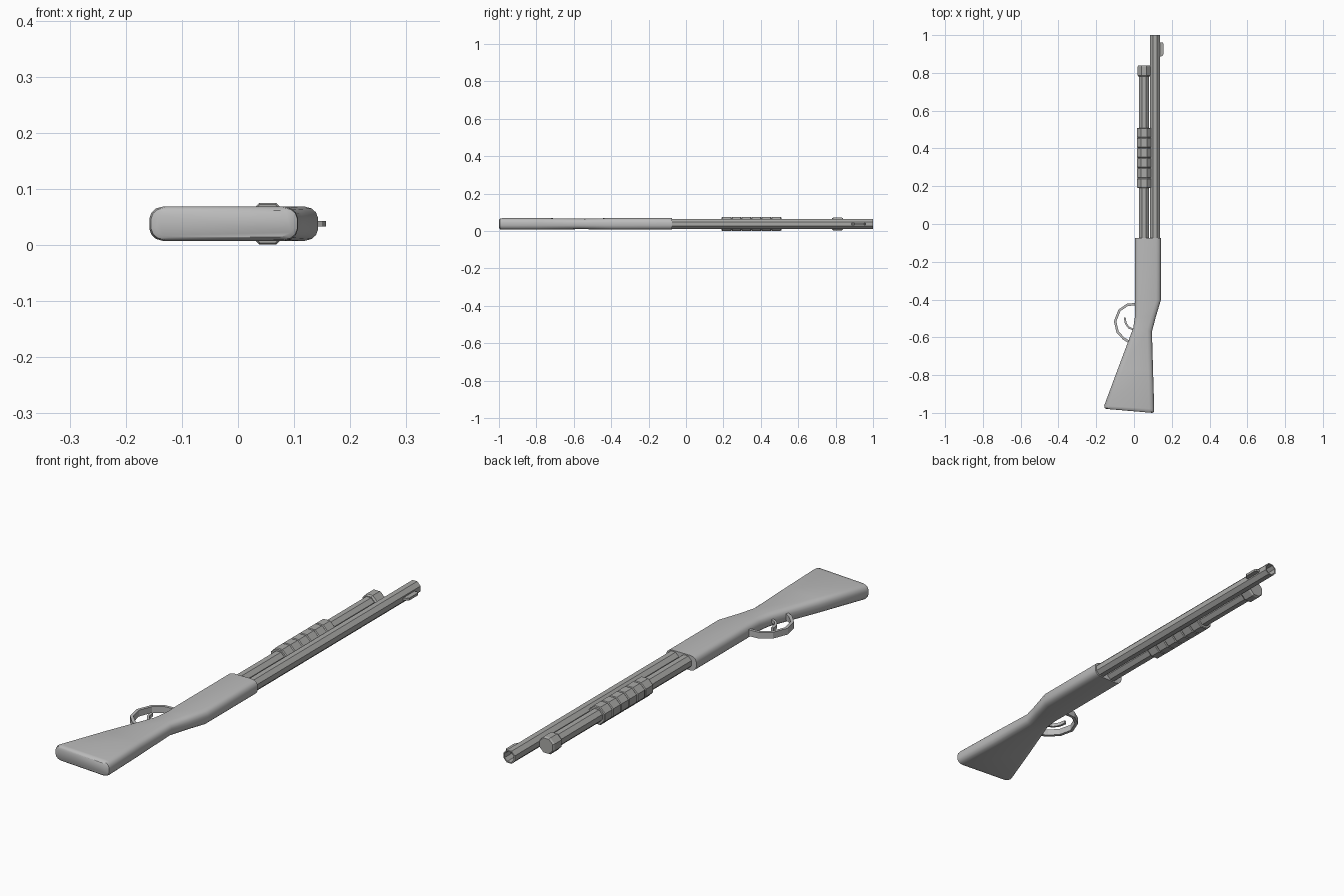
import bpy, bmesh, math
from mathutils import Vector

cube = bpy.data.objects.get("Cube")
if cube:
    bpy.data.objects.remove(cube, do_unlink=True)

ZC = 0.038           # height of the centre plane
TUBE_X, BARREL_X = 0.053, 0.111


def material(name, rgb):
    m = bpy.data.materials.new(name)
    m.use_nodes = True
    m.diffuse_color = (*rgb, 1)
    m.node_tree.nodes["Principled BSDF"].inputs["Base Color"].default_value = (*rgb, 1)
    return m


light_grey = material("light grey", (0.5, 0.5, 0.5))
mid_grey = material("mid grey", (0.4, 0.4, 0.39))


def loft(name, rings, mat, closed=False, caps=True):
    """Skin a list of equal rings of points."""
    bm = bmesh.new()
    vs = [[bm.verts.new(p) for p in r] for r in rings]
    pairs = list(zip(vs, vs[1:])) + ([(vs[-1], vs[0])] if closed else [])
    n = len(vs[0])
    for a, b in pairs:
        for i in range(n):
            j = (i + 1) % n
            bm.faces.new((a[i], a[j], b[j], b[i]))
    if caps and not closed:
        bm.faces.new(vs[0])
        bm.faces.new(vs[-1])
    bmesh.ops.recalc_face_normals(bm, faces=bm.faces)
    me = bpy.data.meshes.new(name)
    bm.to_mesh(me)
    bm.free()
    me.materials.append(mat)
    ob = bpy.data.objects.new(name, me)
    bpy.context.collection.objects.link(ob)
    return ob


def octagon(x, y, apothem):
    r = apothem / math.cos(math.pi / 8)
    angles = [(i + 0.5) * math.pi / 4 for i in range(8)]
    return [(x + r * math.cos(a), y, ZC + r * math.sin(a)) for a in angles]


def turned(name, x, profile, mat, **kw):
    """Eight-sided part from (y, apothem) pairs."""
    return loft(name, [octagon(x, y, r) for y, r in profile], mat, **kw)


def band(name, path, thick, half_z, mat):
    """Flat strip of metal following a path in the xy plane."""
    pts = [Vector(p) for p in path]
    rings = []
    for i, p in enumerate(pts):
        t = (pts[min(i + 1, len(pts) - 1)] - pts[max(i - 1, 0)]).normalized()
        n = Vector((-t.y, t.x)) * thick / 2
        rings.append([((p + n * s).x, (p + n * s).y, ZC + half_z * h)
                      for s, h in ((1, 1), (-1, 1), (-1, -1), (1, -1))])
    return loft(name, rings, mat)


def stock_ring(left, right, half):
    """Rounded slab section between two edge points."""
    a, b = Vector(left), Vector(right)
    w = (b - a).length
    quarter = [(0, 0.3), (0.004, 0.65), (0.012, 0.88), (0.026, 1)]
    top = quarter + [(w - d, h) for d, h in reversed(quarter)]
    outline = top + [(d, -h) for d, h in reversed(top)]
    pts = [(a + (b - a) * d / w, h) for d, h in outline]
    return [(p.x, p.y, ZC + h * half) for p, h in pts]


# Stock and receiver in one body
stations = [((-0.146, -0.979), (0.098, -1.0), 0.024),
            ((-0.155, -0.974), (0.106, -0.995), 0.029),
            ((-0.158, -0.962), (0.107, -0.98), 0.031),
            ((-0.083, -0.76), (0.101, -0.78), 0.031),
            ((-0.004, -0.55), (0.095, -0.57), 0.028),
            ((0.005, -0.49), (0.116, -0.49), 0.029),
            ((0.005, -0.42), (0.143, -0.40), 0.031),
            ((0.005, -0.075), (0.143, -0.075), 0.031)]
stock = loft("stock_and_receiver", [stock_ring(*s) for s in stations], light_grey)
bpy.ops.object.select_all(action="DESELECT")
stock.select_set(True)
bpy.context.view_layer.objects.active = stock
bpy.ops.object.shade_smooth_by_angle(angle=math.radians(40))

# Barrel with a hollow muzzle
turned("barrel", BARREL_X, [(-0.1, 0.026), (1.0, 0.026), (1.0, 0.021), (0.8, 0.021)], mid_grey)

# Lower tube and its end cap
turned("lower_tube", TUBE_X, [(-0.1, 0.026), (0.8, 0.026)], mid_grey)
turned("tube_cap", TUBE_X, [(0.78, 0.029), (0.787, 0.034), (0.833, 0.034), (0.84, 0.03)], mid_grey)

# Ribbed sliding grip
ribs = 6
step = 0.32 / ribs
grip = []
for i in range(ribs):
    y = 0.19 + i * step
    grip += [(y, 0.034), (y + 0.004, 0.037), (y + step - 0.004, 0.037), (y + step - 0.0005, 0.034)]
turned("sliding_grip", TUBE_X, grip, mid_grey)

# Front sight blade
blade = [(0.13, 0.882), (0.15, 0.89), (0.157, 0.9), (0.157, 0.953), (0.152, 0.96), (0.13, 0.96)]
loft("front_sight", [[(x, y, ZC + s * 0.005) for x, y in blade] for s in (-1, 1)], mid_grey)

# Trigger guard and trigger
band("trigger_guard", [(0.015, -0.424), (-0.035, -0.428), (-0.077, -0.457), (-0.1, -0.515),
                       (-0.087, -0.572), (-0.053, -0.608), (-0.015, -0.63)], 0.013, 0.013, light_grey)
band("trigger", [(-0.049, -0.495), (-0.044, -0.525), (-0.028, -0.548), (0.01, -0.565)],
     0.01, 0.007, light_grey)
